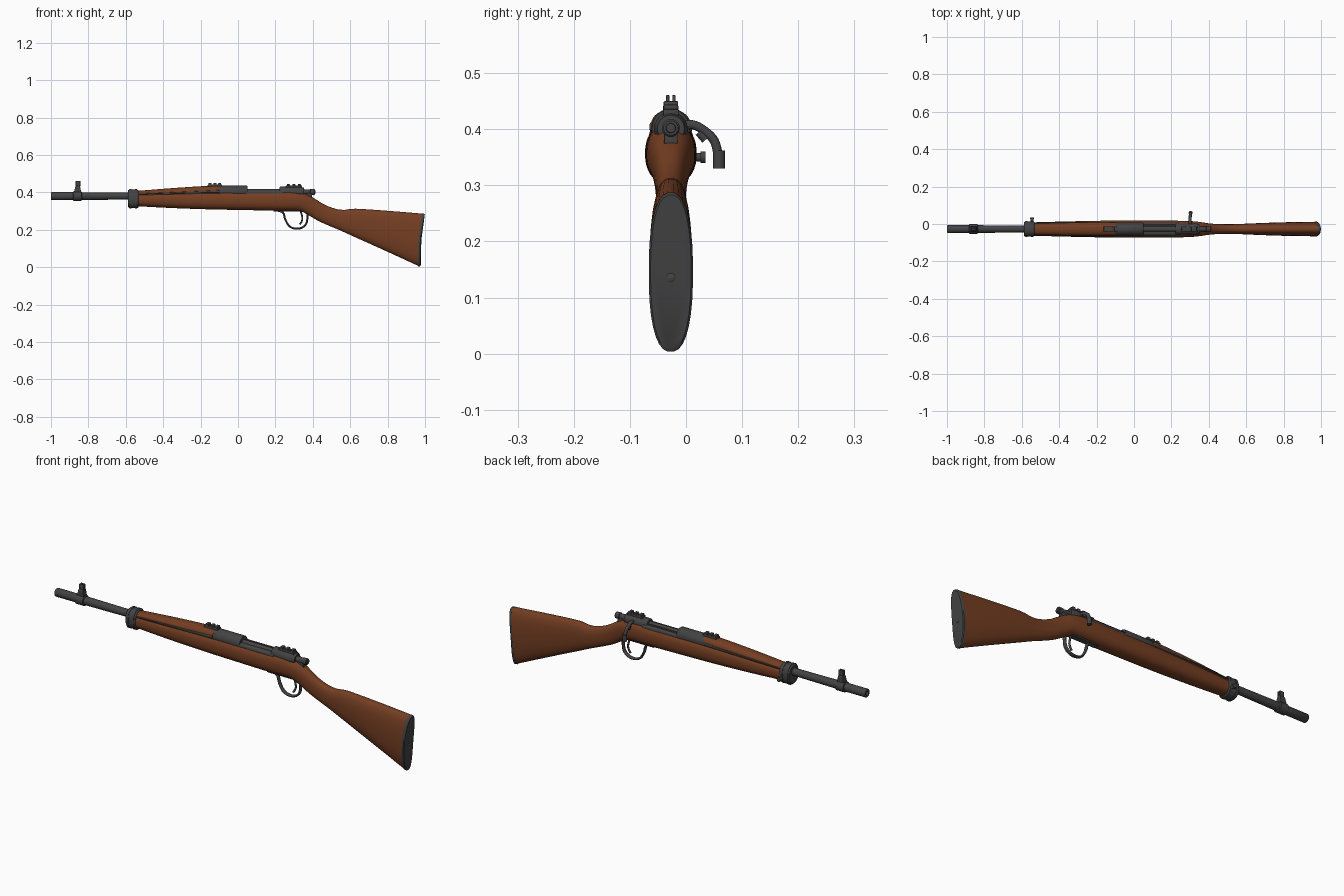
import bpy, bmesh, math

YC = -0.027  # centre plane of the rifle


def material(name, rgb):
    m = bpy.data.materials.new(name)
    m.diffuse_color = (*rgb, 1)
    return m


WOOD = material("walnut wood", (0.175, 0.048, 0.016))
METAL = material("dark steel", (0.056, 0.056, 0.056))


def finish(name, bm, mat, angle=40):
    bmesh.ops.recalc_face_normals(bm, faces=bm.faces)
    me = bpy.data.meshes.new(name)
    bm.to_mesh(me)
    bm.free()
    ob = bpy.data.objects.new(name, me)
    bpy.context.collection.objects.link(ob)
    ob.location.y = YC
    me.materials.append(mat)
    bpy.ops.object.select_all(action='DESELECT')
    ob.select_set(True)
    bpy.context.view_layer.objects.active = ob
    bpy.ops.object.shade_smooth_by_angle(angle=math.radians(angle))
    return ob


def skin(bm, rings, caps=True):
    rows = [[bm.verts.new(p) for p in r] for r in rings]
    n = len(rows[0])
    for a, b in zip(rows, rows[1:]):
        for i in range(n):
            bm.faces.new((a[i], a[(i + 1) % n], b[(i + 1) % n], b[i]))
    if caps:
        bm.faces.new(rows[0])
        bm.faces.new(rows[-1])


def smooth_rows(rows, steps):
    """Catmull-Rom interpolation between cross-section rows."""
    out = []
    for i in range(len(rows) - 1):
        p0, p1, p2, p3 = (rows[min(max(i + k, 0), len(rows) - 1)] for k in (-1, 0, 1, 2))
        for s in range(steps):
            t = s / steps
            out.append([0.5 * (2 * b + (c - a) * t + (2 * a - 5 * b + 4 * c - d) * t * t
                               + (3 * b - a - 3 * c + d) * t ** 3)
                        for a, b, c, d in zip(p0, p1, p2, p3)])
    return out + [list(rows[-1])]


def loft(name, sections, mat, power=2.5, steps=1, sides=32, sag=0.0):
    """Sections: x_top, z_top, x_bottom, z_bottom, half_width."""
    rings = []
    rows = smooth_rows(sections, steps)
    for xt, zt, xb, zb, hw in rows:
        ring = []
        for k in range(sides):
            a = 2 * math.pi * (k + 0.5) / sides
            c, s = math.cos(a), math.sin(a)
            y = hw * math.copysign(abs(c) ** (2 / power), c)
            t = 0.5 + 0.5 * math.copysign(abs(s) ** (2 / power), s)
            bend = sag * 4 * t * (1 - t) * max(0, (xt - 0.8) / 0.2)
            ring.append((xb + (xt - xb) * t - bend, y, zb + (zt - zb) * t))
        rings.append(ring)
    bm = bmesh.new()
    skin(bm, rings)
    return finish(name, bm, mat)


def lathe(name, profile, z, mat=METAL, sides=24):
    """Revolve (x, radius) points about the x direction."""
    rings = [[(x, r * math.cos(2 * math.pi * k / sides), z + r * math.sin(2 * math.pi * k / sides))
              for k in range(sides)] for x, r in profile]
    bm = bmesh.new()
    skin(bm, rings)
    return finish(name, bm, mat)


def box(name, x0, x1, y0, y1, z0, z1, bevel=0.002):
    bm = bmesh.new()
    bmesh.ops.create_cube(bm, size=1)
    for v in bm.verts:
        v.co = ((x0, x1)[v.co.x > 0], (y0, y1)[v.co.y > 0], (z0, z1)[v.co.z > 0])
    bmesh.ops.bevel(bm, geom=bm.edges[:], offset=bevel, segments=2, affect='EDGES', profile=0.5)
    return finish(name, bm, METAL)


def rod(name, points, radius, y_scale=1.0):
    """Round bar along a smooth path."""
    cu = bpy.data.curves.new(name, 'CURVE')
    cu.dimensions = '3D'
    cu.bevel_depth = radius
    cu.bevel_resolution = 3
    cu.use_fill_caps = True
    path = smooth_rows(points, 5)
    sp = cu.splines.new('POLY')
    sp.points.add(len(path) - 1)
    for p, co in zip(sp.points, path):
        p.co = (*co, 1)
    cu.materials.append(METAL)
    ob = bpy.data.objects.new(name, cu)
    bpy.context.collection.objects.link(ob)
    ob.location.y = YC
    ob.scale.y = y_scale
    bpy.ops.object.select_all(action='DESELECT')
    ob.select_set(True)
    bpy.context.view_layer.objects.active = ob
    bpy.ops.object.convert(target='MESH')
    bpy.ops.object.shade_smooth_by_angle(angle=math.radians(40))


# Wooden stock from fore-end to butt
loft("stock", [
    (-0.54, 0.396, -0.54, 0.326, 0.036), (-0.35, 0.402, -0.35, 0.316, 0.041),
    (-0.15, 0.408, -0.15, 0.309, 0.045), (0.05, 0.408, 0.05, 0.305, 0.046),
    (0.20, 0.408, 0.20, 0.302, 0.045), (0.30, 0.407, 0.29, 0.302, 0.043),
    (0.36, 0.393, 0.34, 0.297, 0.038), (0.41, 0.367, 0.38, 0.276, 0.031),
    (0.46, 0.336, 0.43, 0.247, 0.027), (0.52, 0.313, 0.49, 0.220, 0.026),
    (0.57, 0.307, 0.55, 0.195, 0.027), (0.63, 0.313, 0.62, 0.163, 0.030),
    (0.80, 0.302, 0.78, 0.091, 0.036), (0.987, 0.287, 0.965, 0.006, 0.039)],
    WOOD, power=2.4, steps=4, sag=0.009)

# Butt plate with screw
loft("butt_plate", [(0.985, 0.288, 0.963, 0.004, 0.0395), (0.995, 0.287, 0.973, 0.003, 0.0395),
                    (0.999, 0.283, 0.977, 0.008, 0.036)], METAL, power=2.4, sag=0.009)
lathe("butt_screw", [(0.965, 0.008), (0.980, 0.008), (0.982, 0.005)], 0.135)

# Upper handguard, with the barrel showing in the seam below it
loft("handguard", [(-0.54, 0.408, -0.54, 0.370, 0.029), (-0.35, 0.423, -0.35, 0.375, 0.034),
                   (-0.18, 0.434, -0.18, 0.375, 0.036), (-0.10, 0.435, -0.10, 0.375, 0.036)],
     WOOD, power=2.1, steps=3)
loft("barrel_seam", [(-0.53, 0.394, -0.53, 0.388, 0.0345), (-0.35, 0.402, -0.35, 0.394, 0.0375),
                     (-0.10, 0.414, -0.10, 0.396, 0.038)], METAL, power=5)

# Barrel with bored muzzle
lathe("barrel", [(-0.90, 0.010), (-1.0, 0.010), (-1.0, 0.0185), (-0.997, 0.021), (-0.88, 0.021),
                 (-0.60, 0.0185), (-0.50, 0.0185)], 0.38)

# Front sight
lathe("front_sight_band", [(-0.882, 0.021), (-0.880, 0.026), (-0.837, 0.026), (-0.835, 0.021)], 0.38)
loft("front_sight_base", [(-0.868, 0.436, -0.880, 0.390, 0.013), (-0.845, 0.436, -0.837, 0.390, 0.013)],
     METAL, power=4)
for side in (-1, 1):
    box("front_sight_ear", -0.868, -0.843, side * 0.0055 - 0.003, side * 0.0055 + 0.003, 0.43, 0.461)

# Front band, its raised rims and the sling stud
loft("front_band", [(-0.588, 0.411, -0.588, 0.322, 0.036), (-0.583, 0.415, -0.583, 0.317, 0.040),
                    (-0.537, 0.415, -0.537, 0.316, 0.040), (-0.532, 0.411, -0.532, 0.321, 0.036)],
     METAL, power=2.5)
for x in (-0.575, -0.545):
    loft("band_rim", [(x - 0.006, 0.417, x - 0.006, 0.315, 0.042),
                      (x + 0.006, 0.417, x + 0.006, 0.315, 0.042)], METAL)
rod("sling_stud", [(-0.545, 0.035, 0.35), (-0.545, 0.050, 0.35), (-0.545, 0.060, 0.35)], 0.008)
rod("sling_stud_head", [(-0.545, 0.053, 0.35), (-0.545, 0.062, 0.35)], 0.011)

# Receiver: front ring, open loading bay, rear bridge
lathe("receiver_ring", [(-0.13, 0.031), (-0.10, 0.035), (0.045, 0.035), (0.05, 0.033)], 0.402)
loft("loading_bay", [(0.04, 0.411, 0.04, 0.36, 0.034), (0.24, 0.411, 0.24, 0.36, 0.034)], METAL, power=5)
lathe("receiver_bridge", [(0.222, 0.027), (0.226, 0.030), (0.33, 0.030), (0.352, 0.024)], 0.401)

# Bolt with shroud and cocking piece
lathe("bolt", [(0.03, 0.017), (0.35, 0.017), (0.352, 0.015), (0.385, 0.013), (0.387, 0.016),
               (0.408, 0.016), (0.411, 0.013), (0.411, 0.009), (0.414, 0.008)], 0.402)
box("extractor", 0.05, 0.225, 0.016, 0.023, 0.400, 0.416)
box("tang", 0.33, 0.395, -0.012, 0.012, 0.365, 0.396)

# Bolt handle and knob
rod("bolt_handle", [(0.30, 0.015, 0.403), (0.30, 0.038, 0.408), (0.30, 0.060, 0.397),
                    (0.302, 0.078, 0.378), (0.303, 0.086, 0.345)], 0.0085)
rod("bolt_knob", [(0.303, 0.086, 0.362), (0.303, 0.086, 0.330)], 0.011)
rod("handle_lug", [(0.30, 0.050, 0.395), (0.30, 0.062, 0.381)], 0.008)

# Rear sight and rear bridge mount: base with raised cross bars
for name, x0, x1, z in (("mid_sight", -0.162, -0.085, 0.428), ("bridge_sight", 0.255, 0.342, 0.422)):
    box(name + "_base", x0, x1, -0.014, 0.014, z, z + 0.014)
    step = (x1 - x0) / 3
    for k in range(3):
        xc = x0 + step * (k + 0.5)
        box(name + "_bar", xc - 0.008, xc + 0.008, -0.013, 0.013, z + 0.008, z + 0.022)

# Trigger guard, plate and trigger
box("trigger_plate", 0.19, 0.345, -0.014, 0.014, 0.297, 0.306)
rod("trigger_guard", [(0.215, 0, 0.302), (0.242, 0, 0.290), (0.253, 0, 0.255), (0.275, 0, 0.219),
                      (0.310, 0, 0.206), (0.345, 0, 0.213), (0.367, 0, 0.238), (0.372, 0, 0.285)],
    0.0055, y_scale=1.9)
rod("trigger", [(0.332, 0, 0.31), (0.343, 0, 0.270), (0.342, 0, 0.248), (0.330, 0, 0.228)], 0.005)
